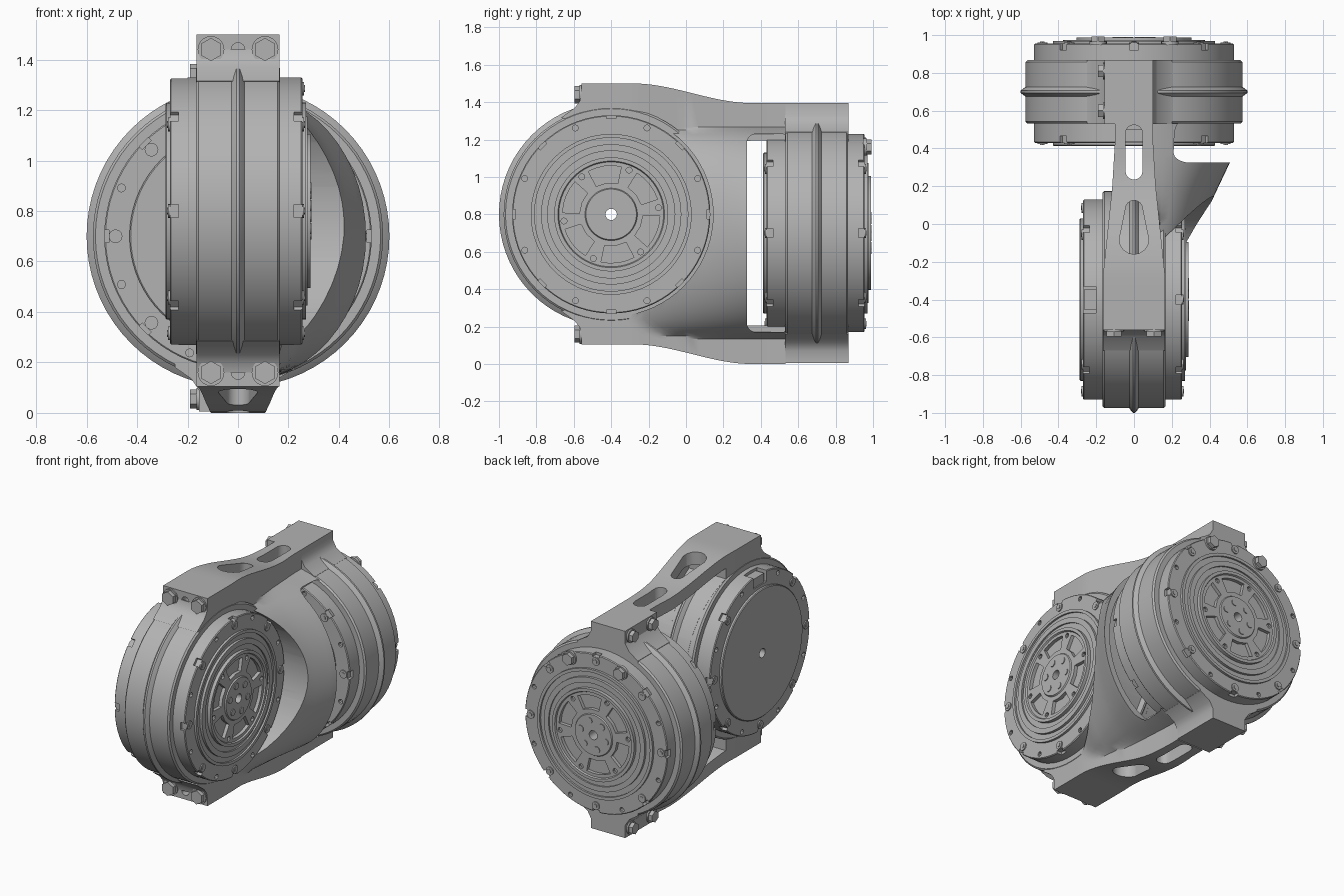
import bpy, bmesh
from math import sin, cos, pi, radians
from mathutils import Matrix

if "Cube" in bpy.data.objects:
    bpy.data.objects.remove(bpy.data.objects["Cube"], do_unlink=True)

grey = bpy.data.materials.new("machined_grey")
grey.use_nodes = True
COLOUR = (0.45, 0.45, 0.45, 1)
grey.diffuse_color = COLOUR
grey.node_tree.nodes["Principled BSDF"].inputs["Base Color"].default_value = COLOUR


# ---------- helpers ----------
def finish(name, bm):
    bmesh.ops.recalc_face_normals(bm, faces=bm.faces)
    mesh = bpy.data.meshes.new(name)
    bm.to_mesh(mesh)
    bm.free()
    mesh.materials.append(grey)
    obj = bpy.data.objects.new(name, mesh)
    bpy.context.collection.objects.link(obj)
    return obj


def skin(bm, rings, closed=False):
    """Join equal-length rings of points; cap the ends unless closed."""
    vs = [[bm.verts.new(p) for p in ring] for ring in rings]
    n, m = len(vs), len(vs[0])
    for i in range(n if closed else n - 1):
        a, b = vs[i], vs[(i + 1) % n]
        for j in range(m):
            k = (j + 1) % m
            bm.faces.new((a[j], a[k], b[k], b[j]))
    if not closed:
        bm.faces.new(vs[0])
        bm.faces.new(vs[-1])


def prism(bm, pts, axis, lo, hi):
    place = {"x": lambda u, v, h: (h, u, v),
             "y": lambda u, v, h: (u, h, v),
             "z": lambda u, v, h: (u, v, h)}[axis]
    skin(bm, [[place(u, v, h) for u, v in pts] for h in (lo, hi)])


def circle(u, v, r, n=16, turn=0.0):
    return [(u + r * cos(turn + 2 * pi * i / n), v + r * sin(turn + 2 * pi * i / n)) for i in range(n)]


def polar(r, a):
    return r * cos(a), r * sin(a)


def rounded(u0, v0, u1, v1, r):
    corners = [(u1 - r, v1 - r), (u0 + r, v1 - r), (u0 + r, v0 + r), (u1 - r, v0 + r)]
    return [(cu + r * cos((q + i / 5) * pi / 2), cv + r * sin((q + i / 5) * pi / 2))
            for q, (cu, cv) in enumerate(corners) for i in range(6)]


def lozenge(y0, r0, y1, r1):
    """Tapered slot along y with round ends."""
    top = [(r1 * cos(i * pi / 8), y1 - r1 + r1 * sin(i * pi / 8)) for i in range(9)]
    low = [(-r0 * cos(i * pi / 8), y0 + r0 - r0 * sin(i * pi / 8)) for i in range(9)]
    return top + low


def lathe(name, profile, n=72):
    bm = bmesh.new()
    skin(bm, [[(r * cos(2 * pi * i / n), r * sin(2 * pi * i / n), h) for r, h in profile]
              for i in range(n)], closed=True)
    return finish(name, bm)


def cut(obj, cutter):
    mod = obj.modifiers.new("cut", "BOOLEAN")
    mod.operation, mod.solver, mod.object = "DIFFERENCE", "EXACT", cutter
    bpy.context.view_layer.objects.active = obj
    bpy.ops.object.modifier_apply(modifier=mod.name)
    bpy.data.objects.remove(cutter, do_unlink=True)


def lerp(y, keys):
    if y <= keys[0][0]:
        return keys[0][1]
    for (a, p), (b, q) in zip(keys, keys[1:]):
        if y <= b:
            return p + (q - p) * (y - a) / (b - a)
    return keys[-1][1]


# ---------- actuator, axis along local z, output side at +z ----------
motor = lathe("front_actuator", [
    (.03, -.288), (.425, -.288), (.43, -.283), (.43, -.27), (.525, -.27), (.53, -.265),
    (.53, .25), (.525, .255), (.43, .255), (.43, .27), (.41, .27), (.41, .258), (.375, .258),
    (.375, .275), (.34, .275), (.34, .265), (.305, .265), (.305, .288), (.285, .288),
    (.28, .278), (.14, .278), (.135, .286), (.03, .286)])
EIGHTH = pi / 4
bm = bmesh.new()
for k in range(8):
    for lo, hi in ((.222, .3), (-.3, -.235)):
        a = k * EIGHTH
        if not (k == 4 and lo < 0):  # rim notches
            d = .025
            box = [(.512, -d), (.56, -d), (.56, d), (.512, d)]
            prism(bm, [(u * cos(a) - v * sin(a), u * sin(a) + v * cos(a)) for u, v in box], "z", lo, hi)
        prism(bm, circle(*polar(.5, a + EIGHTH / 2), .016, 10), "z", lo, hi)  # small holes
prism(bm, [(-.56, -.07), (-.45, -.07), (-.45, .07), (-.56, .07)], "z", -.3, -.2)  # plug recess
for k in range(6):  # spoke pockets and spoke holes
    a = radians(8 + 60 * k)
    outer = [polar(.26, a + radians(s)) for s in (-20, -10, 0, 10, 20)]
    inner = [polar(.17, a + radians(s)) for s in (20, 0, -20)]
    prism(bm, outer + inner, "z", .255, .3)
    prism(bm, circle(*polar(.255, a + pi / 6), .016, 10), "z", .26, .3)
cut(motor, finish("motor_cutter", bm))

bm = bmesh.new()
for k in range(8):  # flange screws on both faces
    for base, out in ((.25, 1), (-.265, -1)):
        if k == 4 and out < 0:
            continue
        spot = polar(.485, k * EIGHTH)
        prism(bm, circle(*spot, .027), "z", base, base + out * .012)
        prism(bm, circle(*spot, .014, 6), "z", base, base + out * .016)
for k in range(6):  # hub screws
    prism(bm, circle(*polar(.095, k * pi / 3 + .3), .022, 12), "z", .28, .291)
prism(bm, [(-.51, -.055), (-.44, -.055), (-.44, .055), (-.51, .055)], "z", -.262, -.19)  # plug
screws = finish("front_actuator_screws", bm)

# Clamp ring with centre rib
half = [(.52, .167), (.565, .167), (.575, .157), (.575, .025), (.588, .016), (.6, .006)]
strap = lathe("front_clamp_ring", half + [(r, -h) for r, h in reversed(half)])

# Front set faces +x, rear set faces +y
FRONT = Matrix.Translation((0, -.4, .8)) @ Matrix.Rotation(pi / 2, 4, "Y")
REAR = Matrix.Translation((0, .7, .7)) @ Matrix.Rotation(-pi / 2, 4, "X") @ Matrix.Rotation(pi / 2, 4, "Z")
for part in (motor, screws, strap):
    twin = part.copy()
    twin.data = part.data.copy()
    twin.name = part.name.replace("front", "rear")
    bpy.context.collection.objects.link(twin)
    part.matrix_world = FRONT
    twin.matrix_world = REAR


# ---------- connecting frame ----------
def section(y, inner=False):
    s = min(1, max(0, (y + .28) / .63))
    top = 1.5 - .105 * s * s * (3 - 2 * s)
    low = top - 1.395
    t = lerp(y, [(-.28, .165), (.2, .115), (.45, .1)])
    w = lerp(y, [(-.45, .165), (-.28, .22), (-.1, .33), (.14, .42), (.33, .51), (.53, .575)])
    e = lerp(y, [(-.28, .65), (.45, 1)])
    r, left = .575, -t
    if inner:
        top, low, t, w, r, left = top - .085, low + .085, t - .04, w - .04, .53, -.6
    side = []
    for i in range(25):
        a = radians(80 - i * 160 / 24)
        side.append((max(t, w * cos(a) ** e), y, .7 + r * sin(a)))
    return [(left, y, top), (t, y, top)] + side + [(t, y, low), (left, y, low)]


def loft(name, y0, y1, n, inner=False):
    bm = bmesh.new()
    skin(bm, [section(y0 + (y1 - y0) * i / n, inner) for i in range(n + 1)])
    return finish(name, bm)


def drum(r):
    bm = bmesh.new()
    prism(bm, circle(-.4, .8, r, 72), "x", -1, 1)
    return finish("drum_cutter", bm)


frame = loft("connecting_frame", -.56, .532, 26)
cavity = loft("cavity_cutter", -.2, .57, 18, True)
cut(cavity, drum(.576))
cut(frame, cavity)
cut(frame, drum(.545))
bm = bmesh.new()
prism(bm, rounded(.325, .17, .56, 1.23, .05), "x", .18, 1)  # side window
cut(frame, finish("window_cutter", bm))
bm = bmesh.new()
prism(bm, lozenge(-.16, .078, .125, .045), "z", -.5, 2)  # top and bottom openings
prism(bm, lozenge(.235, .045, .525, .045), "z", -.5, 2)
for z in (1.44, .16):
    prism(bm, circle(0, z, .027), "y", -.7, -.5)
cut(frame, finish("opening_cutter", bm))

# Clamp lugs, mirrored top and bottom
bm = bmesh.new()
rear_lug = [(-.155, .695), (.1, .695), (.1, .63), (.125, .585), (.2, .54), (.2, .46),
            (-.25, .46), (-.25, .52), (-.185, .565), (-.155, .61)]
front_lug = [(-.55, .64), (-.56, .64), (-.568, .605), (-.595, .57), (-.67, .515), (-.55, .5)]
for s in (1, -1):
    prism(bm, [(x, .7 + s * z) for x, z in rear_lug], "y", .53, .868)
    prism(bm, [(y, .8 + s * z) for y, z in front_lug], "x", -.164, .164)
finish("clamp_lugs", bm)

# Hex bolts with washers
bm = bmesh.new()


def hex_bolt(axis, u, v, base, out, r=.046):
    prism(bm, circle(u, v, r * 1.15, 20), axis, base - out * .01, base + out * .01)
    prism(bm, circle(u, v, r, 6, pi / 6), axis, base, base + out * .036)


for s in (1, -1):
    for x in (-.107, .107):
        hex_bolt("y", x, .8 + s * .64, -.56, -1)
    for y in (.6, .81):
        hex_bolt("x", y, .7 + s * .645, -.155, -1, .038)
    hex_bolt("y", s * .19, 1.16, .957, 1, .04)
finish("hex_bolts", bm)

# Smooth curved faces, keep edges crisp
for obj in bpy.context.scene.objects:
    obj.select_set(obj.type == "MESH")
bpy.ops.object.shade_smooth_by_angle(angle=radians(30))
